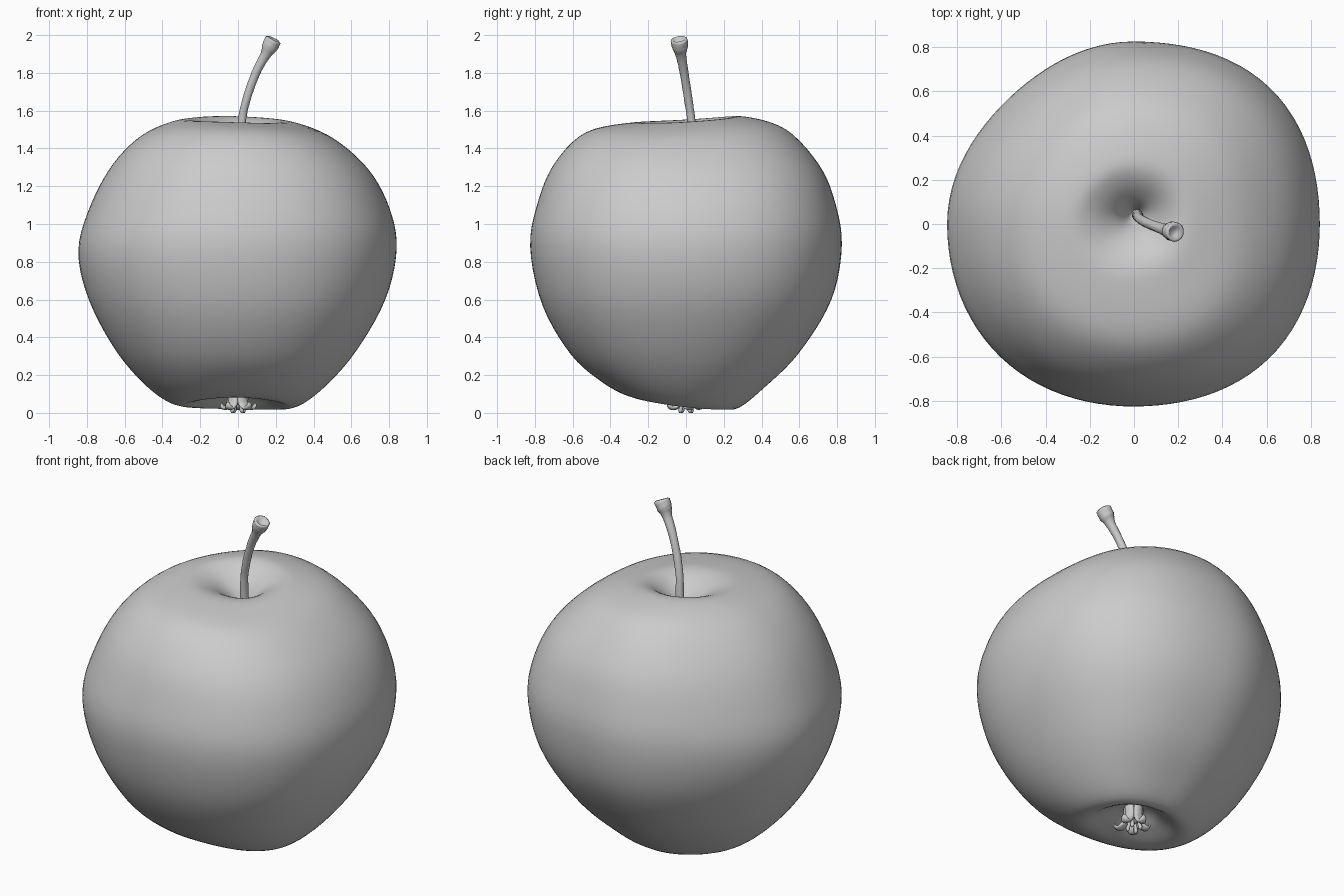
import bpy, bmesh, math, random
from mathutils import Vector

if "Cube" in bpy.data.objects:
    bpy.data.objects.remove(bpy.data.objects["Cube"])

random.seed(4)


def material(name, c):
    m = bpy.data.materials.new(name)
    m.diffuse_color = (c, c, c, 1)
    m.use_nodes = True
    m.node_tree.nodes["Principled BSDF"].inputs["Base Color"].default_value = m.diffuse_color
    return m


GREY = material("plain grey", 0.6)


def catmull(pts, steps):
    """Smooth list of tuples through the given points."""
    pts = [Vector(p) for p in pts]
    ext = [2 * pts[0] - pts[1]] + pts + [2 * pts[-1] - pts[-2]]
    out = []
    for i in range(1, len(ext) - 2):
        a, b, c, d = ext[i - 1:i + 3]
        for k in range(steps):
            t = k / steps
            out.append(0.5 * (2 * b + (c - a) * t + (2 * a - 5 * b + 4 * c - d) * t * t
                              + (3 * b - a - 3 * c + d) * t ** 3))
    return out + [pts[-1]]


def loft(name, rings, angle=180):
    """Skin closed rings of points and cap both ends."""
    bm = bmesh.new()
    rows = [[bm.verts.new(p) for p in r] for r in rings]
    n = len(rows[0])
    for a, b in zip(rows, rows[1:]):
        for i in range(n):
            j = (i + 1) % n
            bm.faces.new((a[i], a[j], b[j], b[i]))
    bm.faces.new(rows[0])
    bm.faces.new(rows[-1])
    bmesh.ops.recalc_face_normals(bm, faces=bm.faces)
    me = bpy.data.meshes.new(name)
    bm.to_mesh(me)
    bm.free()
    me.materials.append(GREY)
    ob = bpy.data.objects.new(name, me)
    bpy.context.collection.objects.link(ob)
    for p in me.polygons:
        p.use_smooth = True
    return ob


def tube(name, path, side, n=12, flat=1.0, rough=0.0):
    """Tube along (x, y, z, radius) points; 'side' sets the wide direction."""
    rings = []
    for i, p in enumerate(path):
        d = Vector(path[min(i + 1, len(path) - 1)][:3]) - Vector(path[max(i - 1, 0)][:3])
        u = (side - d * (side.dot(d) / d.dot(d))).normalized()
        v = d.cross(u).normalized()
        ring = []
        for k in range(n):
            a = math.tau * k / n
            r = p[3] * (1 + random.uniform(-rough, rough))
            ring.append(Vector(p[:3]) + u * r * math.cos(a) + v * r * flat * math.sin(a))
        rings.append(ring)
    return loft(name, rings)


# Apple flesh: (radius, height) profiles towards +x, +y, -x and -y
EAST = [(.01, 1.34), (.08, 1.45), (.2, 1.535), (.33, 1.525), (.51, 1.45), (.69, 1.29), (.80, 1.09),
        (.84, .87), (.78, .6), (.62, .32), (.44, .12), (.29, .03), (.17, .08), (.08, .13), (.01, .14)]
NORTH = [(.01, 1.34), (.08, 1.46), (.2, 1.55), (.32, 1.567), (.53, 1.5), (.70, 1.32), (.785, 1.13),
         (.825, .89), (.77, .6), (.60, .32), (.41, .13), (.26, .02), (.16, .07), (.08, .13), (.01, .14)]
WEST = [(.01, 1.34), (.08, 1.45), (.19, 1.53), (.31, 1.55), (.50, 1.475), (.66, 1.32), (.78, 1.1),
        (.845, .86), (.79, .6), (.64, .32), (.46, .12), (.31, .04), (.17, .08), (.08, .13), (.01, .14)]
SOUTH = [(.01, 1.34), (.08, 1.46), (.17, 1.525), (.29, 1.535), (.53, 1.485), (.69, 1.33), (.78, 1.13),
         (.825, .88), (.76, .57), (.61, .31), (.44, .16), (.29, .085), (.17, .095), (.08, .13), (.01, .14)]
BULGE = [.045, -.04, .02, .035]   # extra girth on the four diagonals

rings = []
for e, n, w, s in zip(*(catmull(p, 5) for p in (EAST, NORTH, WEST, SOUTH))):
    ring = []
    for k in range(96):
        a = math.tau * k / 96
        # trigonometric blend of the four profiles
        p = (e + n + w + s) / 4 + (e - w) / 2 * math.cos(a) + (n - s) / 2 * math.sin(a) \
            + (e + w - n - s) / 4 * math.cos(2 * a)
        r = p.x * (1 + BULGE[k // 24] * math.sin(2 * a) ** 2)
        z = p.y
        # shift the stem hollow slightly to the back
        dy = 0.045 * max(0, 1 - r / 0.35) ** 2 if z > 1 else 0
        ring.append((r * math.cos(a), r * math.sin(a) + dy, z))
    rings.append(ring)
loft("apple_body", rings)

# Bent stem with a knobbly, hollow tip
stem = catmull([(.015, .045, 1.32, .026), (.02, .03, 1.53, .022), (.045, .012, 1.66, .022),
                (.095, -.01, 1.8, .023), (.145, -.027, 1.895, .028), (.166, -.032, 1.935, .042),
                (.186, -.036, 1.974, .044)], 5)
stem = [tuple(p) for p in stem] + [(.189, -.037, 1.98, .034), (.190, -.0375, 1.982, .022)]
ob = tube("stem", stem, Vector((0, 1, 0)), n=14, rough=0.04)
axis = Vector((.45, -.09, .89))
for v in ob.data.vertices[-14:]:
    v.co -= axis * 0.022

# Dried blossom end: five curled sepals around a small core
for i in range(5):
    a = math.tau * i / 5 + 0.3
    c, s = math.cos(a), math.sin(a)
    g = random.uniform(0.9, 1.1)
    prof = [(.045, .15, .026), (.04, .09, .03), (.05, .045, .032), (.08 * g, .026, .026),
            (.098 * g, .04, .018), (.096 * g, .058, .006)]
    path = catmull([(r * c, r * s - .005, z, w) for r, z, w in prof], 3)
    tube("sepal_%d" % (i + 1), path, Vector((-s, c, 0)), n=10, flat=0.45, rough=0.08)
tube("blossom_core", [(0, 0, .15, .05), (0, 0, .1, .04), (0, 0, .06, .026), (0, 0, .045, .012)],
     Vector((1, 0, 0)), rough=0.1)

# Thin stamens reaching the ground plane
for i in range(4):
    a = math.tau * i / 4 + 0.6
    c, s = math.cos(a), math.sin(a)
    tube("stamen_%d" % (i + 1), [(.02 * c, .02 * s, .1, .008), (.028 * c, .028 * s, .04, .009),
                                 (.036 * c, .036 * s, .012, .012), (.038 * c, .038 * s, 0, .006)],
         Vector((-s, c, 0)), n=8)
